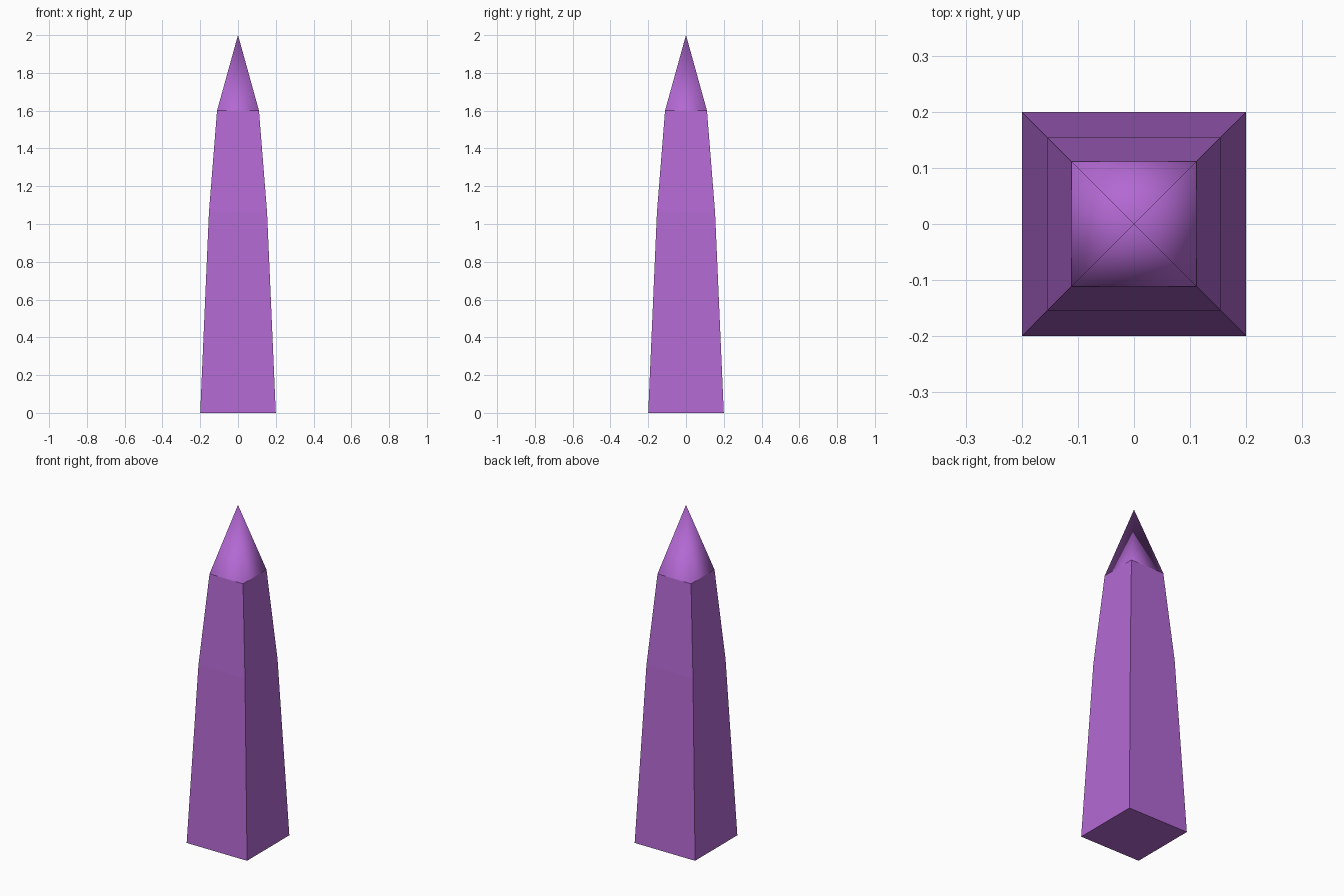
import bpy, bmesh

if "Cube" in bpy.data.objects:
    bpy.data.objects.remove(bpy.data.objects["Cube"])

# Square rings of the tapering shaft: (half width, height)
RINGS = [(0.2, 0.0), (0.154, 1.06), (0.111, 1.6)]
APEX = 2.0

bm = bmesh.new()


def ring(half, z):
    return [bm.verts.new((x * half, y * half, z))
            for x, y in ((-1, -1), (1, -1), (1, 1), (-1, 1))]


# Shaft: closed base and two flat tapering stages
rings = [ring(h, z) for h, z in RINGS]
bm.faces.new(rings[0][::-1])
for low, high in zip(rings, rings[1:]):
    for i in range(4):
        j = (i + 1) % 4
        bm.faces.new((low[i], low[j], high[j], high[i]))

# Pointed tip: smooth shaded pyramid
apex = bm.verts.new((0, 0, APEX))
top = rings[-1]
for i in range(4):
    bm.faces.new((top[i], top[(i + 1) % 4], apex)).smooth = True

# Crisp crease where the tip meets the shaft
for i in range(4):
    bm.edges.get((top[i], top[(i + 1) % 4])).smooth = False

mesh = bpy.data.meshes.new("obelisk")
bm.to_mesh(mesh)
bm.free()
obelisk = bpy.data.objects.new("obelisk", mesh)
bpy.context.collection.objects.link(obelisk)

# Purple crystal colour
mat = bpy.data.materials.new("purple")
mat.diffuse_color = (0.45, 0.14, 0.65, 1)
mat.use_nodes = True
mat.node_tree.nodes["Principled BSDF"].inputs["Base Color"].default_value = mat.diffuse_color
mesh.materials.append(mat)
